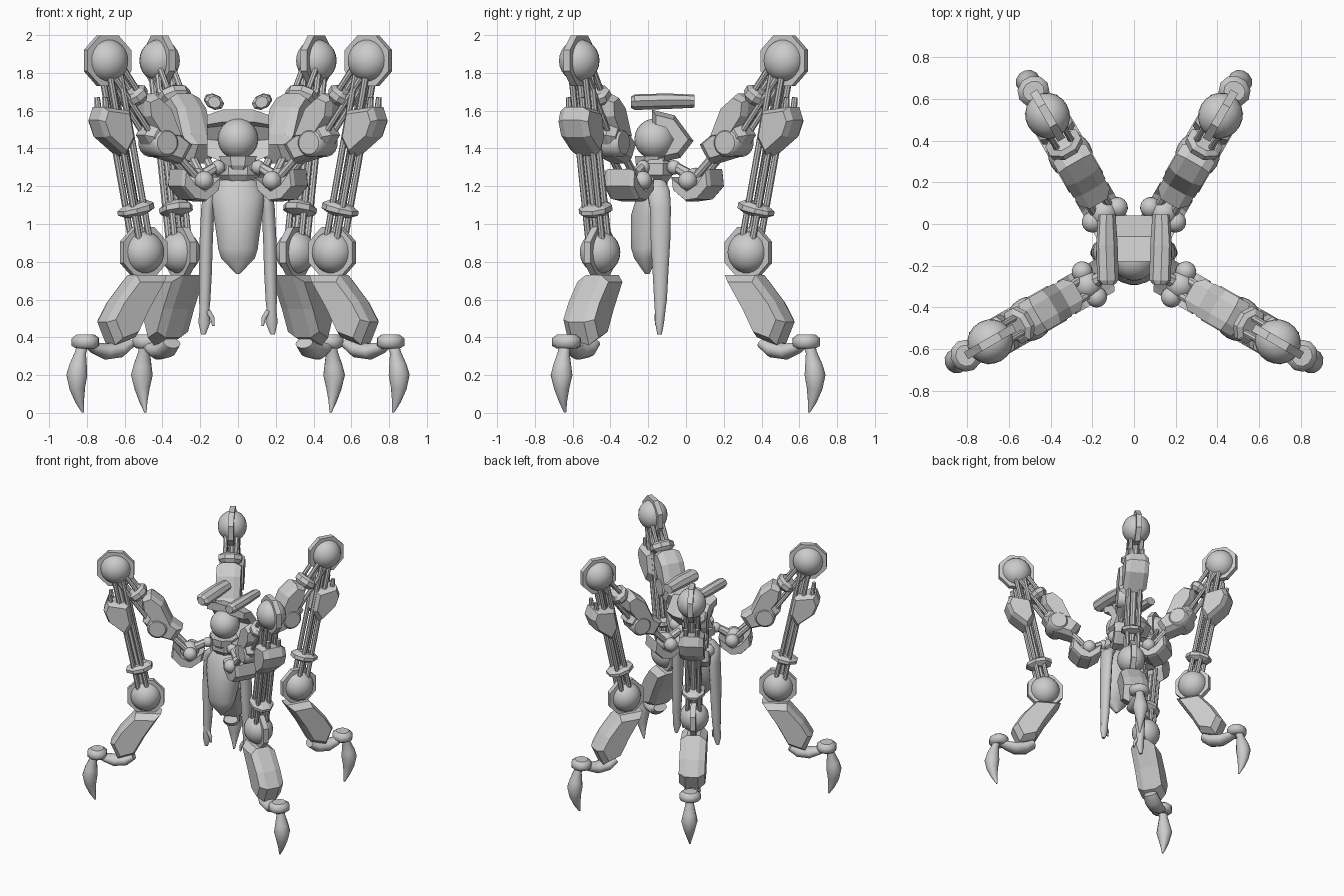
import bpy, bmesh
from math import cos, sin, pi, radians
from mathutils import Vector, Matrix

grey = bpy.data.materials.new("light grey")
grey.diffuse_color = (0.6, 0.6, 0.6, 1)

# four leg frames: local x = outward, z = up, origin under the lower knee
LEGS = {n: Matrix.Translation((x, y, 0)) @ Matrix.Rotation(radians(a), 4, 'Z')
        for n, x, y, a in (("back_right", .305, .33, 60), ("back_left", -.305, .33, 120),
                           ("front_left", -.5, -.455, 210), ("front_right", .5, -.455, -30))}
BODY = {"": Matrix()}


def place(name, bm, frames, smooth):
    bmesh.ops.recalc_face_normals(bm, faces=bm.faces)
    for f in bm.faces:
        f.smooth = smooth and len(f.verts) <= 4
    me = bpy.data.meshes.new(name)
    bm.to_mesh(me)
    bm.free()
    me.materials.append(grey)
    for key, mat in frames.items():
        ob = bpy.data.objects.new((key + "_" + name).strip("_"), me)
        bpy.context.collection.objects.link(ob)
        ob.matrix_world = mat


def loft(name, rings, frames, smooth=False):
    bm = bmesh.new()
    vs = [[bm.verts.new(p) for p in ring] for ring in rings]
    n = len(vs[0])
    for r0, r1 in zip(vs, vs[1:]):
        for i in range(n):
            bm.faces.new((r0[i], r0[(i + 1) % n], r1[(i + 1) % n], r1[i]))
    bm.faces.new(vs[0])
    bm.faces.new(vs[-1])
    place(name, bm, frames, smooth)


def tube(name, stations, frames, n=8, smooth=False, side=(0, 1, 0)):
    """stations: (x, y, z, in-plane half width, sideways half width)"""
    pts = [Vector(s[:3]) for s in stations]
    side = Vector(side).normalized()
    k = 1 / cos(pi / n)
    rings = []
    for i, s in enumerate(stations):
        t = pts[min(i + 1, len(pts) - 1)] - pts[max(i - 1, 0)]
        u = side.cross(t).normalized()
        rings.append([pts[i] + u * (s[3] * k * cos((j + .5) * 2 * pi / n))
                      + side * (s[4] * k * sin((j + .5) * 2 * pi / n)) for j in range(n)])
    loft(name, rings, frames, smooth)


def plate(name, profile, half, frames, flat=.55, shrink=.75):
    """side profile (x, z) given thickness along y, with chamfered flanks"""
    cx = sum(p[0] for p in profile) / len(profile)
    cz = sum(p[1] for p in profile) / len(profile)
    rings = [[(cx + (x - cx) * k, y * half, cz + (z - cz) * k) for x, z in profile]
             for y, k in ((-1, shrink), (-flat, 1), (flat, 1), (1, shrink))]
    loft(name, rings, frames)


def ball(name, c, r, frames, sy=1):
    bm = bmesh.new()
    bmesh.ops.create_uvsphere(bm, u_segments=20, v_segments=12, radius=r,
                              matrix=Matrix.Translation(c) @ Matrix.Diagonal((1, sy, 1, 1)))
    place(name, bm, frames, True)


def octagon(x, z, r):
    return [(x + r * cos((i + .5) * pi / 4), z + r * sin((i + .5) * pi / 4)) for i in range(8)]


# knee balls with octagonal discs
for nm, x, z in (("upper_knee", .22, 1.865), ("lower_knee", 0, .85)):
    ball(nm + "_ball", (x, 0, z), .112, LEGS, .95)
    plate(nm + "_disc", octagon(x, z, .145), .02, LEGS, 1, 1)

# hip: hub link, small joint, hip ball and cradle
tube("hip_link", [(-.56, 0, 1.30, .04, .04), (-.44, 0, 1.30, .025, .025),
                  (-.31, 0, 1.23, .035, .035)], LEGS)
ball("hip_joint", (-.455, 0, 1.30), .038, LEGS)
ball("hip_ball", (-.32, 0, 1.23), .068, LEGS)
plate("hip_cradle", [(-.43, 1.25), (-.42, 1.18), (-.34, 1.12), (-.26, 1.13),
                     (-.19, 1.20), (-.20, 1.29), (-.26, 1.21), (-.33, 1.17)], .09, LEGS, .75, .9)
for y in (-.07, .07):
    ball("hip_cap", (-.33, y, 1.23), .05, LEGS)

# thigh: rods, elbow block, armour, collar
for y in (-.04, .04):
    tube("hip_rod", [(-.31, y, 1.24, .02, .02), (-.13, y, 1.42, .02, .02)], LEGS)
    for d in (-.025, .025):
        tube("thigh_rod", [(-.05 - d, y, 1.5 + d, .015, .015), (.21 - d, y, 1.85 + d, .015, .015)], LEGS)
plate("thigh_block", [(-.27, 1.42), (-.21, 1.32), (-.06, 1.36), (.02, 1.47), (-.03, 1.55),
                      (-.16, 1.50)], .085, LEGS)
tube("thigh_knuckle", [(-.09, -.095, 1.43, .06, .06), (-.09, -.08, 1.43, .075, .075),
                       (-.09, .08, 1.43, .075, .075), (-.09, .095, 1.43, .06, .06)],
     LEGS, 16, True, side=(0, 0, 1))
plate("thigh_armour", [(-.21, 1.44), (-.13, 1.62), (-.04, 1.69), (.03, 1.66), (.02, 1.57),
                       (-.06, 1.46)], .09, LEGS, .5, .8)
tube("thigh_collar", [(.035, 0, 1.645, .05, .06), (.05, 0, 1.665, .07, .085),
                      (.07, 0, 1.692, .07, .085), (.08, 0, 1.705, .05, .06)], LEGS)

# lower limb: long rods, block and collar
tube("limb_core", [(.21, 0, 1.8, .022, .022), (.01, 0, .88, .022, .022)], LEGS)
for y in (-.042, .042):
    for d in (-.032, .032):
        tube("limb_rod", [(.20 + d, y, 1.8, .016, .016), (.015 + d, y, .9, .016, .016)], LEGS)
    tube("limb_peg", [(.25, y, 1.58, .018, .018), (.26, y, 1.67, .014, .014)], LEGS)
plate("limb_block", [(.12, 1.60), (.28, 1.62), (.305, 1.55), (.27, 1.46), (.14, 1.36), (.09, 1.45)],
      .09, LEGS, .6, .8)
tube("limb_collar", [(.040, 0, 1.045, .055, .05), (.045, 0, 1.065, .095, .08),
                     (.05, 0, 1.09, .095, .08), (.057, 0, 1.11, .06, .055)], LEGS)

# shin
plate("shin", [(-.115, .73), (.07, .73), (.19, .59), (.255, .48), (.20, .36), (.08, .40), (.0, .55)],
      .095, LEGS, .5, .8)

# ankle and claw foot
tube("ankle", [(.09, 0, .37, .03, .05), (.15, 0, .335, .042, .06), (.23, 0, .325, .042, .055),
               (.30, 0, .345, .03, .045), (.36, 0, .385, .025, .035)], LEGS, 12, True)
tube("foot_ring", [(.355, 0, .34, .045, .05), (.355, 0, .355, .07, .075), (.355, 0, .395, .07, .075),
                   (.355, 0, .415, .045, .05)], LEGS, 10, True)
tube("claw", [(.37, 0, .37, .03, .032), (.385, 0, .32, .028, .032), (.40, 0, .25, .046, .048),
              (.408, 0, .2, .054, .058), (.405, 0, .13, .042, .04), (.39, 0, .06, .024, .02),
              (.37, 0, .003, .006, .006)], LEGS, 12, True)

# hub, neck and jaw collar
tube("hub", [(0, -.16, 1.22, .07, .06), (0, -.16, 1.26, .12, .09), (0, -.16, 1.32, .12, .09),
             (0, -.16, 1.36, .07, .06)], BODY)
tube("jaw_collar", [(0, -.18, 1.27, .05, .06), (0, -.19, 1.31, .085, .075),
                    (0, -.18, 1.36, .10, .09)], BODY)

# head and crescent hood
ball("head", (0, -.165, 1.45), .108, BODY)
plate("hood", [(-.18, 1.605), (-.06, 1.575), (.04, 1.44), (-.03, 1.35), (-.12, 1.33), (-.06, 1.44),
               (-.11, 1.52), (-.18, 1.54)], .165, {"": Matrix.Rotation(pi / 2, 4, 'Z')}, .5, .78)

# ears and arms, mirrored
for nm, s in (("right", 1), ("left", -1)):
    tube(nm + "_ear", [(s * .125, -.29, 1.645, .032, .028), (s * .125, -.27, 1.645, .05, .036),
                       (s * .13, -.1, 1.65, .05, .036), (s * .13, .045, 1.65, .04, .03)],
         BODY, side=(-s * .4, 0, .9))
    tube(nm + "_arm", [(s * .10, -.15, 1.215, .03, .045), (s * .145, -.145, 1.17, .04, .06),
                       (s * .16, -.135, 1.08, .035, .055), (s * .168, -.135, .92, .035, .052),
                       (s * .172, -.135, .75, .034, .042), (s * .176, -.135, .6, .03, .034),
                       (s * .178, -.137, .54, .026, .028), (s * .178, -.14, .48, .032, .024),
                       (s * .184, -.14, .415, .012, .012)], BODY, 12, True)
    tube(nm + "_thumb", [(s * .16, -.15, .54, .014, .014), (s * .135, -.155, .50, .012, .012),
                         (s * .13, -.155, .46, .007, .007)], BODY, 8, True)

# torso
tube("torso", [(0, -.16, 1.26, .05, .045), (0, -.165, 1.225, .10, .065), (0, -.175, 1.15, .14, .085),
               (0, -.185, 1.05, .13, .105), (0, -.19, .95, .115, .102), (0, -.205, .87, .105, .085),
               (0, -.215, .82, .09, .06), (0, -.205, .735, .01, .012)], BODY, 20, True)
